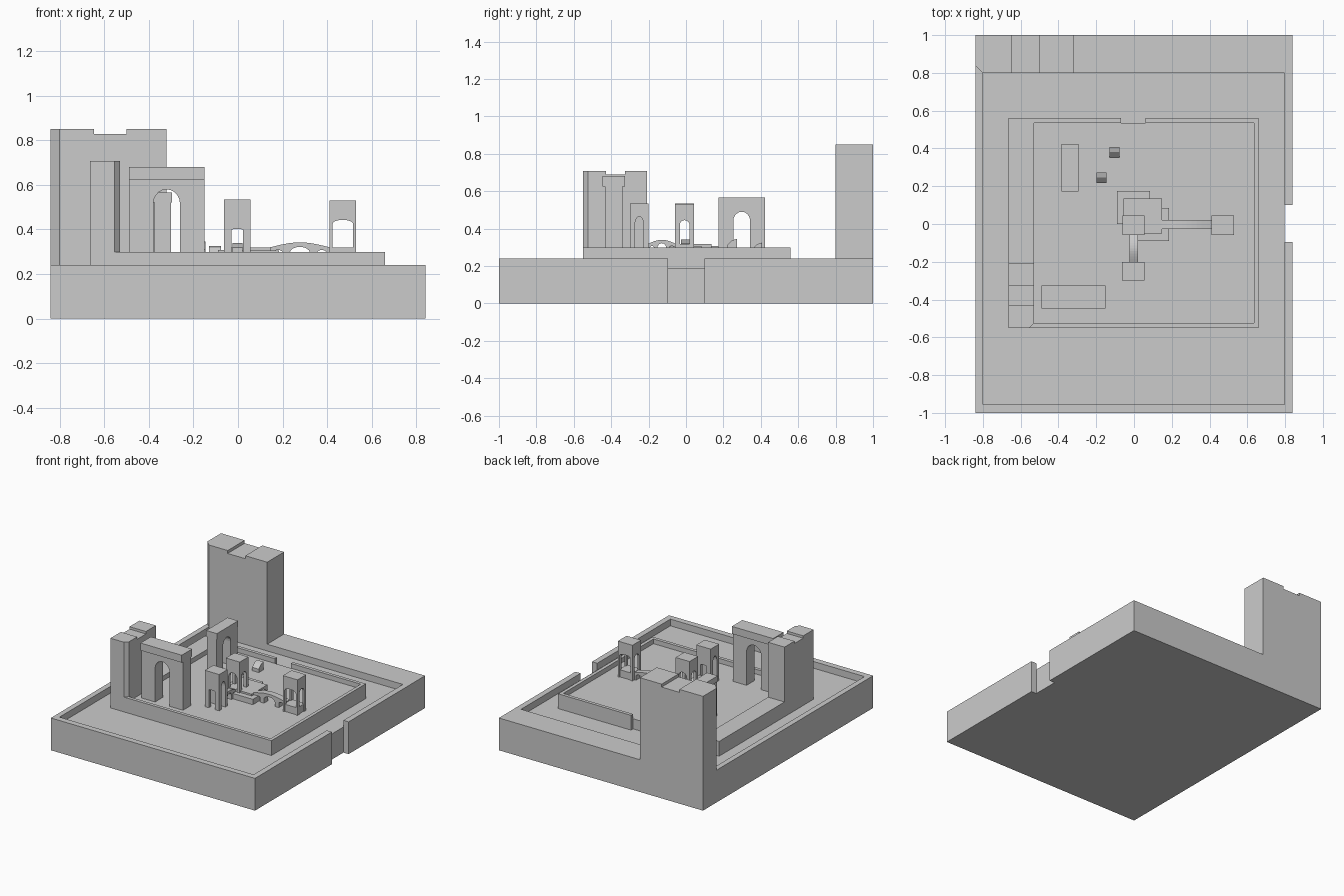
import bpy, bmesh, math

if "Cube" in bpy.data.objects:
    bpy.data.objects.remove(bpy.data.objects["Cube"])

PLACE = {'z': lambda u, v, w: (u, v, w),
         'y': lambda u, v, w: (u, w, v),
         'x': lambda u, v, w: (w, u, v)}


def prism(name, pts, axis, lo, hi):
    """Extrude a 2D outline along an axis."""
    bm = bmesh.new()
    rings = [[bm.verts.new(PLACE[axis](u, v, w)) for u, v in pts] for w in (lo, hi)]
    bm.faces.new(rings[0])
    bm.faces.new(rings[1])
    n = len(pts)
    for i in range(n):
        j = (i + 1) % n
        bm.faces.new((rings[0][i], rings[0][j], rings[1][j], rings[1][i]))
    bmesh.ops.recalc_face_normals(bm, faces=bm.faces)
    me = bpy.data.meshes.new(name)
    bm.to_mesh(me)
    bm.free()
    ob = bpy.data.objects.new(name, me)
    bpy.context.collection.objects.link(ob)
    return ob


def box(name, x0, x1, y0, y1, z0, z1):
    return prism(name, [(x0, y0), (x1, y0), (x1, y1), (x0, y1)], 'z', z0, z1)


def arch_curve(c, half, spring, top, n=10):
    """Arch points from right to left."""
    return [(c + half * math.cos(math.pi * i / n),
             spring + (top - spring) * math.sin(math.pi * i / n)) for i in range(n + 1)]


def gate_outline(a, b, z0, z1, c, half, spring, top):
    """Wall outline with an arched doorway in it."""
    door = [(c + half, z0)] + arch_curve(c, half, spring, top) + [(c - half, z0)]
    return [(a, z0), (a, z1), (b, z1), (b, z0)] + door


def pavilion(name, x0, x1, y0, y1, z0, z1, front, side):
    """Square turret pierced in both directions: two arch walls intersected."""
    a = prism(name, gate_outline(x0, x1, z0, z1, (x0 + x1) / 2, *front), 'y', y0, y1)
    b = prism(name + "_cutter", gate_outline(y0, y1, z0, z1, (y0 + y1) / 2, *side), 'x', x0 - .01, x1 + .01)
    b.hide_render = True
    m = a.modifiers.new("cross", 'BOOLEAN')
    m.operation, m.solver, m.object = 'INTERSECT', 'EXACT', b
    bpy.context.view_layer.objects.active = a
    bpy.ops.object.modifier_apply(modifier=m.name)
    bpy.data.objects.remove(b)


def bridge(name, a, b, axis, lo, hi, rise):
    """Humped deck on small arches."""
    L, n = b - a, 10
    pts = [(a + L * i / n, .32 + rise * math.sin(math.pi * i / n)) for i in range(n + 1)]
    pts.append((b, FLOOR))
    for f, h, t in ((.87, .08, .308), (.5, .17, .322), (.13, .08, .308)):
        c = a + f * L
        pts += [(c + h * L, FLOOR)] + arch_curve(c, h * L, .295, t, 8) + [(c - h * L, FLOOR)]
    pts.append((a, FLOOR))
    prism(name, pts, axis, lo, hi)


FLOOR = .265

# Outer court: floor slab and rim with a gate gap on the right
box("court_floor", -.80, .797, -.955, .80, 0, .19)
prism("court_rim", [(.84, -.095), (.84, -1), (-.84, -1), (-.84, 1), (.84, 1), (.84, .10),
                    (.797, .10), (.797, .80), (-.80, .80), (-.80, -.955), (.797, -.955), (.797, -.095)],
      'z', 0, .24)

# Corner tower with a notch in its top
prism("corner_tower_left", [(-.84, 1), (-.84, .84), (-.80, .80), (-.645, .80), (-.645, 1)], 'z', .24, .85)
box("corner_tower_middle", -.645, -.50, .80, 1, .24, .828)
box("corner_tower_right", -.50, -.32, .80, 1, .24, .85)

# Inner terrace: floor and parapet with a gap at the back
box("terrace_floor", -.53, .635, -.525, .535, .19, FLOOR)
prism("terrace_parapet", [(-.07, .56), (-.665, .56), (-.665, -.55), (.66, -.55), (.66, .56), (.06, .56),
                          (.06, .535), (.635, .535), (.635, -.525), (-.53, -.525), (-.53, .535), (-.07, .535)],
      'z', .19, .30)

# Terrace tower on the thick left parapet
prism("terrace_tower_front", [(-.665, -.55), (-.555, -.55), (-.53, -.525), (-.53, -.428), (-.665, -.428)],
      'z', .30, .708)
box("terrace_tower_middle", -.665, -.53, -.428, -.325, .30, .69)
box("terrace_tower_back", -.665, -.53, -.325, -.208, .30, .708)

# Two arched gateways with cornices
prism("front_gateway", gate_outline(-.49, -.15, FLOOR, .625, -.32, .06, .515, .58), 'y', -.432, -.34)
box("front_gateway_cornice", -.49, -.15, -.447, -.325, .625, .68)
prism("side_gateway", gate_outline(.173, .423, FLOOR, .522, .298, .045, .44, .49), 'x', -.375, -.30)
box("side_gateway_cornice", -.383, -.295, .173, .423, .522, .565)

# Three small pavilions (half width, spring, top of each opening)
pavilion("front_pavilion", -.063, .055, -.30, -.20, FLOOR, .535, (.026, .399, .402), (.023, .42, .465))
pavilion("centre_pavilion", -.06, .055, -.058, .044, FLOOR, .535, (.035, .40, .44), (.026, .42, .445))
pavilion("right_pavilion", .41, .53, -.058, .044, FLOOR, .53, (.046, .425, .443), (.026, .42, .445))
box("right_pavilion_base", .415, .525, -.053, .039, FLOOR, .318)

# Bridges linking the pavilions
bridge("long_bridge", .145, .41, 'y', -.027, .02, .022)
bridge("short_bridge", -.20, -.058, 'x', -.025, .02, .02)

# Low paved pads around the centre
for nm, x0, x1, y0, y1, h in (("back_pad", -.09, .085, 0, .175, .307), ("right_pad", .02, .185, -.09, .085, .305)):
    box(nm, x0, x1, y0, y1, FLOOR, h)
box("pad_step", -.055, .148, -.05, .135, FLOOR, .318)

# Fallen wedge stones
for i, (x, y, h) in enumerate(((-.103, .38, .325), (-.172, .245, .345))):
    s = .027
    box(f"stone_base_{i}", x - s, x + s, y - s, y + s, FLOOR, h - .035)
    prism(f"stone_{i}", [(y - s, h - .035), (y + s, h - .035), (y + s, h), (y, h - .008)], 'x', x - s, x + s)
